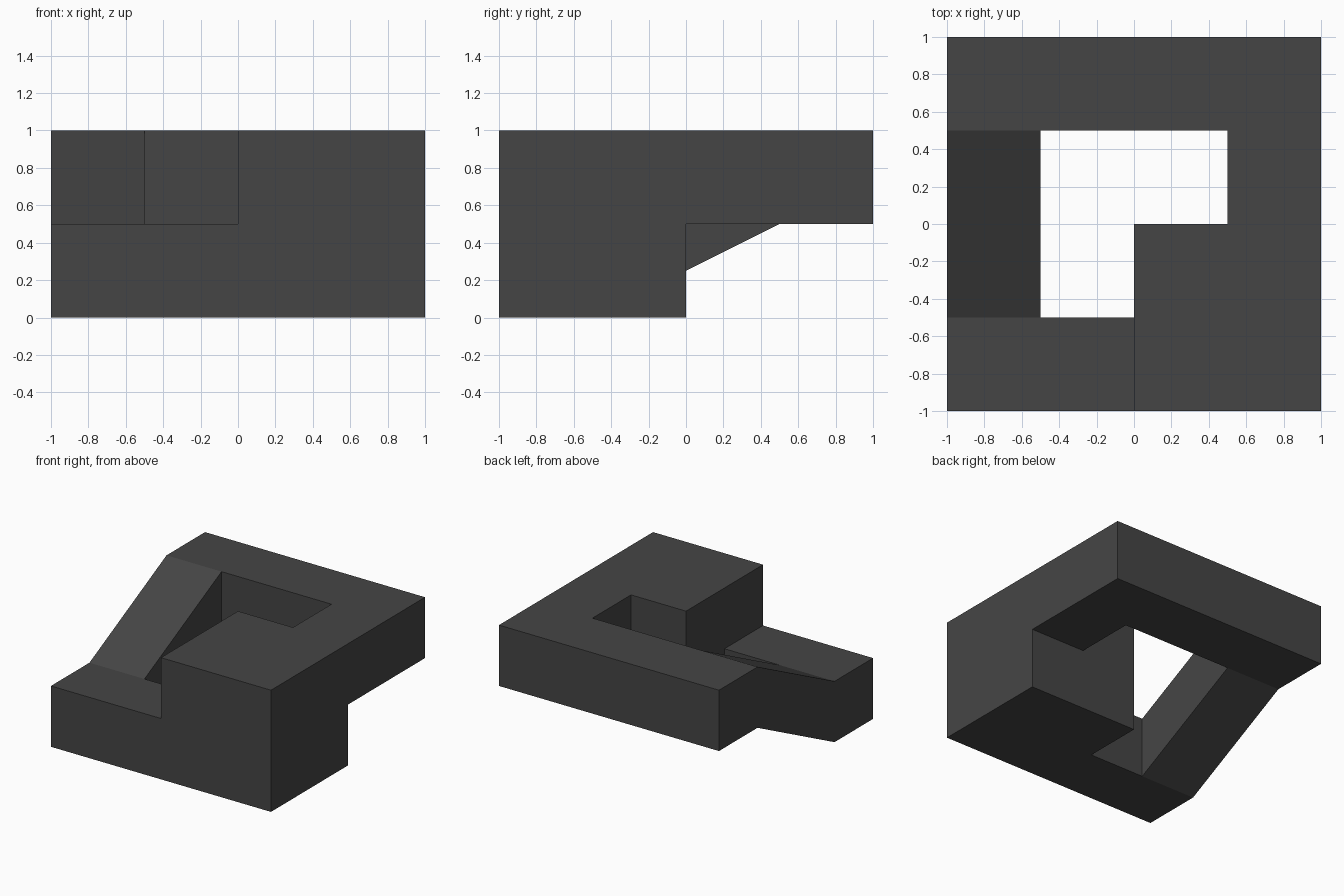
import bpy, bmesh, math

if "Cube" in bpy.data.objects:
    bpy.data.objects.remove(bpy.data.objects["Cube"])

S = 0.5  # size of one grid cell

bm = bmesh.new()
verts, faces = {}, {}


def vert(p):
    if p not in verts:
        verts[p] = bm.verts.new(p)
    return verts[p]


def add_cell(x, y0, y1, z0, z1):
    """Half-unit box (sheared if z0 != z1); a wall shared by two cells is removed."""
    c = [vert((x + a * S, y, z + b * S))
         for y, z in ((y0, z0), (y1, z1)) for b in (0, 1) for a in (0, 1)]
    for q in ((0, 1, 3, 2), (4, 6, 7, 5), (0, 4, 5, 1),
              (2, 3, 7, 6), (0, 2, 6, 4), (1, 5, 7, 3)):
        f = [c[i] for i in q]
        key = frozenset(f)
        if key in faces:
            bm.faces.remove(faces.pop(key))
        else:
            faces[key] = bm.faces.new(f)


# Plan of each level, back row first
lower = ("....", "....", "..##", "####")
upper = ("####", "...#", "..##", "..##")
for z, plan in ((0.0, lower), (S, upper)):
    for r, row in enumerate(plan):
        y = 0.5 - r * S
        for i, ch in enumerate(row):
            if ch == "#":
                add_cell(-1 + i * S, y, y + S, z, z)

# Sloping bar joining the low front arm to the high back arm
add_cell(-1.0, -0.5, 0.5, 0.0, S)

# Clean up into large flat faces
bmesh.ops.delete(bm, geom=[e for e in bm.edges if not e.link_faces], context='EDGES')
bmesh.ops.recalc_face_normals(bm, faces=bm.faces)
bmesh.ops.dissolve_limit(bm, angle_limit=math.radians(1),
                         verts=bm.verts, edges=bm.edges)

mesh = bpy.data.meshes.new("twisted_loop_block")
bm.to_mesh(mesh)
bm.free()
mat = bpy.data.materials.new("dark grey")
mat.diffuse_color = (0.06, 0.06, 0.06, 1)
mat.use_nodes = True
mat.node_tree.nodes["Principled BSDF"].inputs["Base Color"].default_value = mat.diffuse_color
mesh.materials.append(mat)
bpy.context.collection.objects.link(bpy.data.objects.new("twisted_loop_block", mesh))
